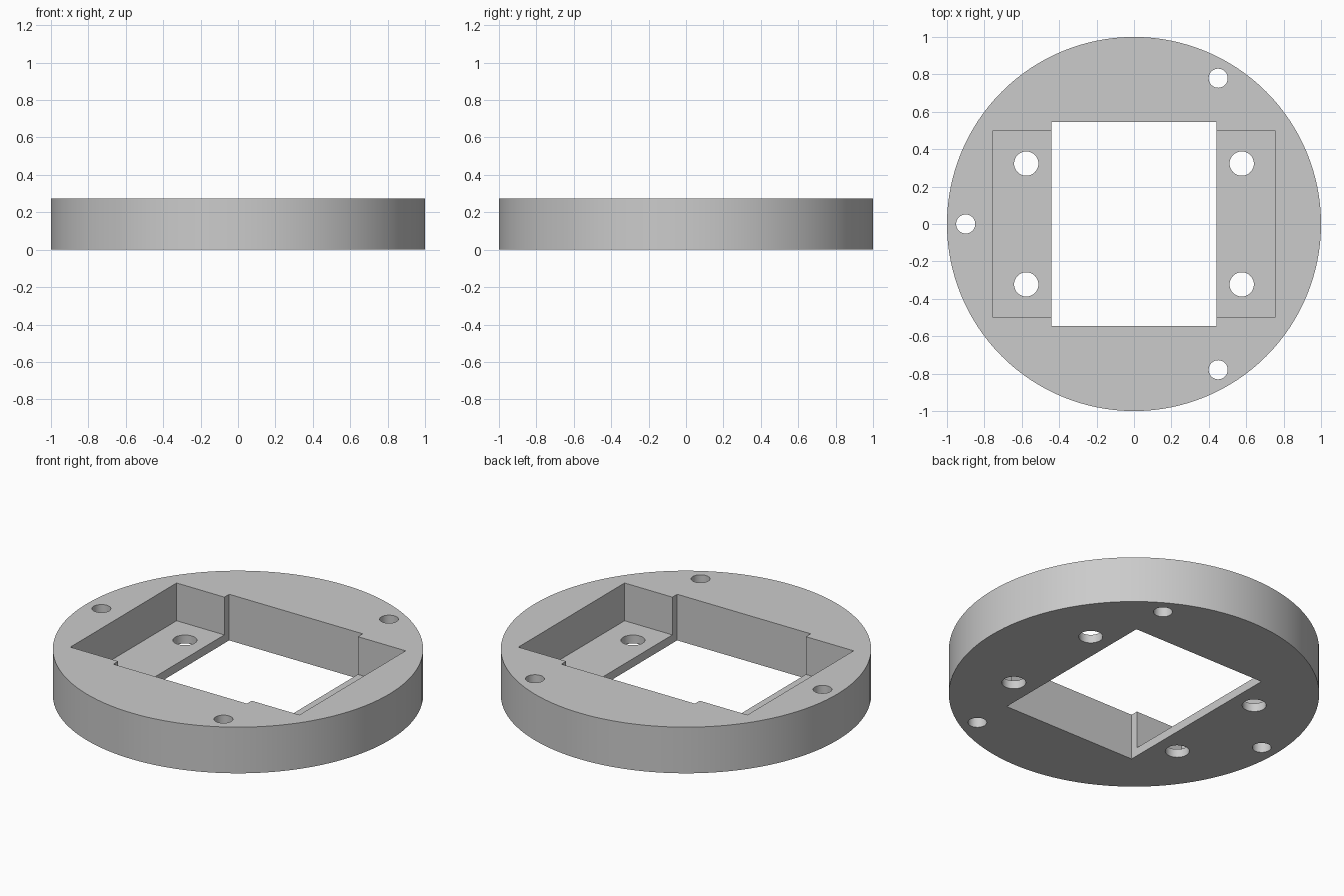
import bpy
from math import cos, sin, radians

if "Cube" in bpy.data.objects:
    bpy.data.objects.remove(bpy.data.objects["Cube"])

HEIGHT = 0.275
FLOOR = 0.05

grey = bpy.data.materials.new("light_grey")
grey.use_nodes = True
grey.diffuse_color = (0.6, 0.6, 0.6, 1)
grey.node_tree.nodes["Principled BSDF"].inputs["Base Color"].default_value = (0.6, 0.6, 0.6, 1)


def cylinder(name, x, y, radius, z0, z1, sides):
    bpy.ops.mesh.primitive_cylinder_add(vertices=sides, radius=radius, depth=z1 - z0,
                                        location=(x, y, (z0 + z1) / 2))
    obj = bpy.context.object
    obj.name = name
    return obj


def box(name, width, length, z0, z1):
    bpy.ops.mesh.primitive_cube_add(size=1, location=(0, 0, (z0 + z1) / 2))
    obj = bpy.context.object
    obj.name = name
    obj.scale = (width, length, z1 - z0)
    return obj


# Round mounting plate
plate = cylinder("mounting_plate", 0, 0, 1, 0, HEIGHT, 128)
plate.data.materials.append(grey)

# Central window and the shallower pocket that leaves a ledge on each side
cutters = [
    box("window_cutter", 0.88, 1.09, -0.1, HEIGHT + 0.1),
    box("pocket_cutter", 1.51, 1.0, FLOOR, HEIGHT + 0.1),
]

# Screw holes through the ledges
for sx in (-1, 1):
    for sy in (-1, 1):
        cutters.append(cylinder("ledge_hole_cutter", sx * 0.576, sy * 0.323, 0.065,
                                -0.1, HEIGHT + 0.1, 48))

# Three screw holes around the rim
for angle in (60, 180, 300):
    a = radians(angle)
    cutters.append(cylinder("rim_hole_cutter", 0.9 * cos(a), 0.9 * sin(a), 0.051,
                            -0.1, HEIGHT + 0.1, 48))

for cutter in cutters:
    cutter.hide_render = True
    cutter.data.materials.append(grey)
    mod = plate.modifiers.new(cutter.name, "BOOLEAN")
    mod.operation = "DIFFERENCE"
    mod.solver = "EXACT"
    mod.object = cutter

# Apply the cuts and remove the cutters
bpy.ops.object.select_all(action="DESELECT")
plate.select_set(True)
bpy.context.view_layer.objects.active = plate
for mod in list(plate.modifiers):
    bpy.ops.object.modifier_apply(modifier=mod.name)
for cutter in cutters:
    bpy.data.objects.remove(cutter)

bpy.ops.object.shade_smooth_by_angle(angle=radians(30))
